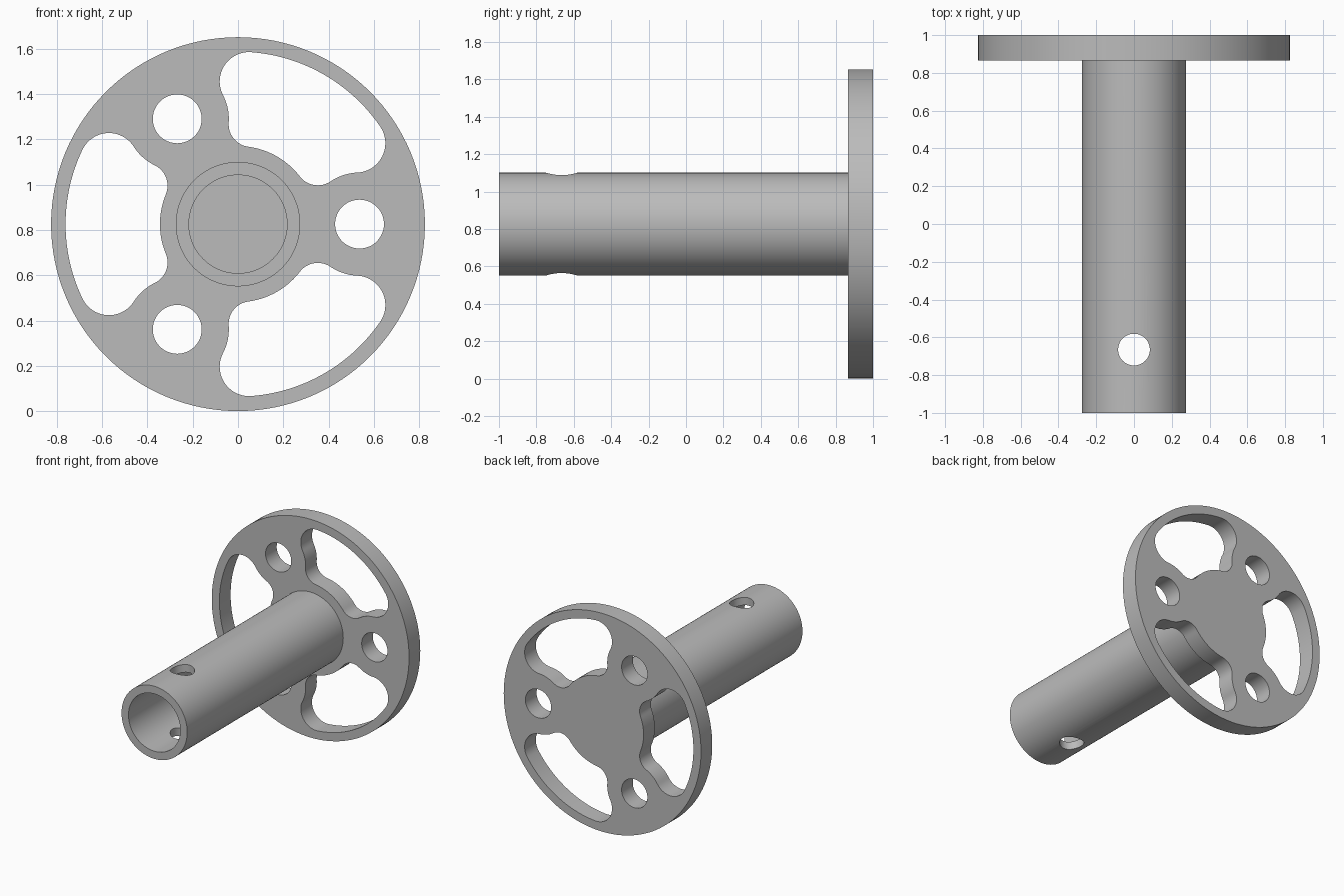
import bpy, bmesh, math
from mathutils import Vector, Matrix

if "Cube" in bpy.data.objects:
    bpy.data.objects.remove(bpy.data.objects["Cube"])

CZ = 0.826                      # height of the shared axis
R_DISC, Y_FACE, Y_BACK = 0.826, 0.866, 1.0
R_TUBE, R_BORE = 0.275, 0.217
HOLE_DIST, R_HOLE = 0.537, 0.108

metal = bpy.data.materials.new("grey metal")
metal.diffuse_color = (0.5, 0.5, 0.5, 1)
metal.use_nodes = True
metal.node_tree.nodes["Principled BSDF"].inputs["Base Color"].default_value = metal.diffuse_color


def polar(r, a):
    return Vector((r * math.cos(a), r * math.sin(a)))


def angle(v):
    return math.atan2(v.y, v.x)


def arc(c, r, a0, a1, n):
    """Points along an arc, taking the short way round from a0 to a1."""
    d = (a1 - a0 + math.pi) % (2 * math.pi) - math.pi
    return [c + polar(r, a0 + d * i / n) for i in range(n + 1)]


def circle(c, r, n):
    return [c + polar(r, 2 * math.pi * i / n) for i in range(n)]


def window():
    """Spoke window centred on angle 0, made of tangent arcs and mirrored."""
    o = Vector((0, 0))
    hub, boss, fil, lobe, rim = 0.345, 0.228, 0.10, 0.13, 0.762
    pc = polar(HOLE_DIST, math.radians(60))
    # fillet centre touches the hub arc and the boss arc
    d1, d2 = hub + fil, boss + fil
    k = (HOLE_DIST ** 2 + d1 ** 2 - d2 ** 2) / (2 * HOLE_DIST)
    fc = polar(d1, math.radians(60) - math.acos(k / d1))
    # lobe centre touches the rim arc and the boss arc
    d1, d2 = rim - lobe, boss + lobe
    k = (HOLE_DIST ** 2 + d1 ** 2 - d2 ** 2) / (2 * HOLE_DIST)
    lc = polar(d1, math.radians(60) - math.acos(k / d1))
    half = arc(o, hub, 0, angle(fc), 10)
    half += arc(fc, fil, angle(-fc), angle(pc - fc), 12)[1:]
    half += arc(pc, boss, angle(fc - pc), angle(lc - pc), 10)[1:]
    # the lobe sweeps more than half a turn, so it is split in two
    a0, a1 = angle(pc - lc), angle(lc)
    sweep = (a0 - a1) % (2 * math.pi)
    half += [lc + polar(lobe, a0 - sweep * i / 24) for i in range(1, 25)]
    half += arc(o, rim, a1, 0, 16)[1:]
    return half + [Vector((p.x, -p.y)) for p in half[-2:0:-1]]


def finish(obj):
    obj.data.materials.clear()
    obj.data.materials.append(metal)
    bpy.ops.object.select_all(action='DESELECT')
    obj.select_set(True)
    bpy.context.view_layer.objects.active = obj
    bpy.ops.object.shade_smooth_by_angle(angle=math.radians(30))


def add_mesh(name, bm):
    bmesh.ops.recalc_face_normals(bm, faces=bm.faces)
    me = bpy.data.meshes.new(name)
    bm.to_mesh(me)
    bm.free()
    obj = bpy.data.objects.new(name, me)
    bpy.context.collection.objects.link(obj)
    return obj


# flange disc: outline with three round holes and three windows
outlines = [circle(Vector((0, 0)), R_DISC, 128)]
for i in range(3):
    t = math.radians(120 * i)
    outlines.append(circle(polar(HOLE_DIST, t), R_HOLE, 48))
    rot = Matrix.Rotation(t + math.radians(60), 2)
    outlines.append([rot @ p for p in window()])
cu = bpy.data.curves.new("flange_outline", 'CURVE')
cu.dimensions, cu.fill_mode = '2D', 'BOTH'
cu.extrude = (Y_BACK - Y_FACE) / 2
for pts in outlines:
    s = cu.splines.new('POLY')
    s.points.add(len(pts) - 1)
    for q, p in zip(s.points, pts):
        q.co = (p.x, p.y, 0, 1)
    s.use_cyclic_u = True
tmp = bpy.data.objects.new("flange_outline", cu)
bpy.context.collection.objects.link(tmp)
bpy.context.view_layer.update()
me = bpy.data.meshes.new_from_object(tmp.evaluated_get(bpy.context.evaluated_depsgraph_get()))
bpy.data.objects.remove(tmp)
bm = bmesh.new()
bm.from_mesh(me)
bmesh.ops.remove_doubles(bm, verts=bm.verts, dist=1e-5)
bm.transform(Matrix.Translation((0, (Y_FACE + Y_BACK) / 2, CZ)) @ Matrix.Rotation(math.pi / 2, 4, 'X'))
finish(add_mesh("flange_disc", bm))

# hollow tube, seated slightly into the disc
bm = bmesh.new()
N = 96
rings = []
for r, y in ((R_BORE, -1), (R_TUBE, -1), (R_TUBE, Y_FACE + 0.01), (R_BORE, Y_FACE + 0.01)):
    rings.append([bm.verts.new((p.x, y, CZ + p.y)) for p in circle(Vector((0, 0)), r, N)])
for a, b in zip(rings, rings[1:] + rings[:1]):
    for i in range(N):
        j = (i + 1) % N
        bm.faces.new((a[i], a[j], b[j], b[i]))
tube = add_mesh("tube", bm)

# vertical pin hole through both tube walls
bm = bmesh.new()
bmesh.ops.create_cone(bm, cap_ends=True, segments=48, radius1=0.084, radius2=0.084, depth=1,
                      matrix=Matrix.Translation((0, -0.665, CZ)))
cutter = add_mesh("pin_hole_cutter", bm)
cutter.hide_render = True
mod = tube.modifiers.new("pin_hole", 'BOOLEAN')
mod.operation, mod.solver, mod.object = 'DIFFERENCE', 'EXACT', cutter
bpy.context.view_layer.objects.active = tube
bpy.ops.object.modifier_apply(modifier=mod.name)
bpy.data.objects.remove(cutter)
finish(tube)
